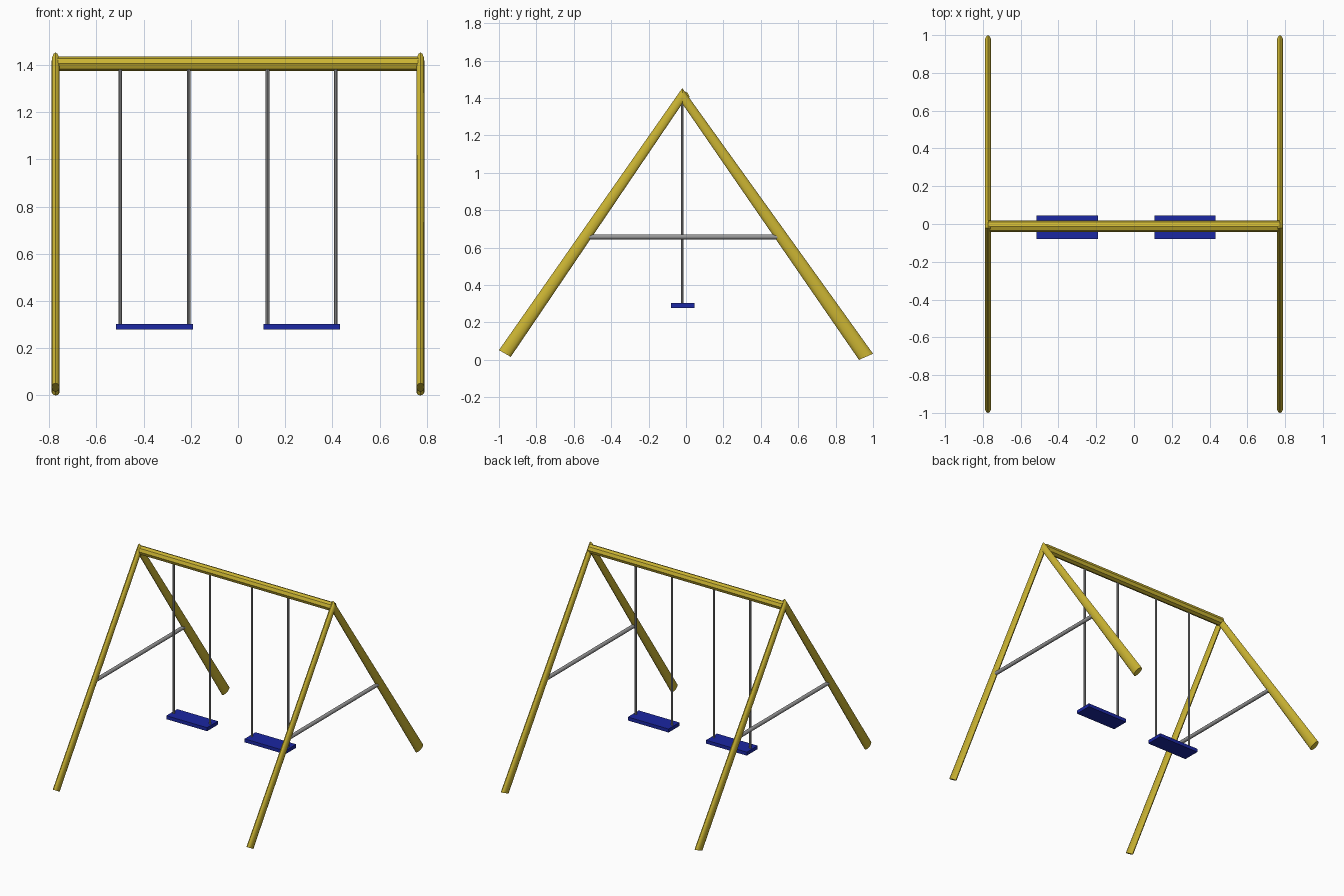
import bpy, bmesh, math
from mathutils import Vector

if "Cube" in bpy.data.objects:
    bpy.data.objects.remove(bpy.data.objects["Cube"])


def material(name, rgb):
    m = bpy.data.materials.new(name)
    m.use_nodes = True
    m.diffuse_color = (*rgb, 1)
    m.node_tree.nodes["Principled BSDF"].inputs["Base Color"].default_value = (*rgb, 1)
    return m


yellow = material("yellow paint", (0.6, 0.46, 0.033))
grey = material("grey metal", (0.32, 0.32, 0.32))
blue = material("blue plastic", (0.011, 0.02, 0.36))

MID_Y = -0.02      # plane of the ridge and swings
FRAME_X = 0.773    # side frame position


def finish(bm, name, mat, smooth=False):
    bmesh.ops.recalc_face_normals(bm, faces=bm.faces)
    mesh = bpy.data.meshes.new(name)
    bm.to_mesh(mesh)
    bm.free()
    mesh.materials.append(mat)
    obj = bpy.data.objects.new(name, mesh)
    bpy.context.collection.objects.link(obj)
    if smooth:
        bpy.ops.object.select_all(action="DESELECT")
        obj.select_set(True)
        bpy.context.view_layer.objects.active = obj
        bpy.ops.object.shade_smooth_by_angle(angle=math.radians(40))


def loft(name, mat, rings, sides, smooth):
    """Join two elliptical rings, each given as (centre, half axis, half axis)."""
    bm = bmesh.new()
    loops = []
    for centre, u, v in rings:
        angles = [math.tau * i / sides for i in range(sides)]
        loops.append([bm.verts.new(centre + u * math.cos(a) + v * math.sin(a)) for a in angles])
    low, high = loops
    for i in range(sides):
        j = (i + 1) % sides
        bm.faces.new((low[i], low[j], high[j], high[i]))
    bm.faces.new(low)
    bm.faces.new(high)
    finish(bm, name, mat, smooth)


def rod(name, mat, start, end, radius, sides, smooth=False):
    start, end = Vector(start), Vector(end)
    axis = (end - start).normalized()
    side = Vector((0, 0, 1)) if abs(axis.z) < 0.5 else Vector((1, 0, 0))
    u, v = side * radius, axis.cross(side) * radius
    loft(name, mat, [(start, u, v), (end, u, v)], sides, smooth)


def leg(name, x, outer, inner):
    """Tapered flattened leg, mitred against its partner at the ridge."""
    rings = []
    for (yo, zo), (yi, zi) in ((outer, inner), ((MID_Y, 1.453), (MID_Y, 1.37))):
        a, b = Vector((x, yo, zo)), Vector((x, yi, zi))
        rings.append(((a + b) / 2, (a - b) / 2, Vector((0.017, 0, 0))))
    loft(name, yellow, rings, 12, True)


def box(name, mat, centre, size):
    bm = bmesh.new()
    bmesh.ops.create_cube(bm, size=1)
    bmesh.ops.scale(bm, vec=size, verts=bm.verts)
    bmesh.ops.translate(bm, vec=centre, verts=bm.verts)
    finish(bm, name, mat)


# Side frames
for side, sign in (("left", 1), ("right", -1)):
    x = sign * FRAME_X
    leg(f"{side}_front_leg", x, (-1.0, 0.052), (-0.937, 0.016))
    leg(f"{side}_back_leg", x, (1.0, 0.033), (0.925, 0.0))
    rod(f"{side}_crossbar", grey, (x, -0.53, 0.658), (x, 0.5, 0.658), 0.0135, 10, True)

# Top beam
rod("top_beam", yellow, (-FRAME_X, -0.012, 1.406), (FRAME_X, -0.012, 1.406), 0.031, 8)

# Swings: flat seat hung on two rods
for side, x in (("left", 0.27), ("right", -0.354)):
    box(f"{side}_seat", blue, (x, MID_Y + 0.003, 0.291), (0.325, 0.124, 0.025))
    for end, dx in (("left", 0.145), ("right", -0.145)):
        rod(f"{side}_swing_{end}_hanger", grey, (x + dx, MID_Y, 0.295), (x + dx, MID_Y, 1.39), 0.0075, 8, True)
